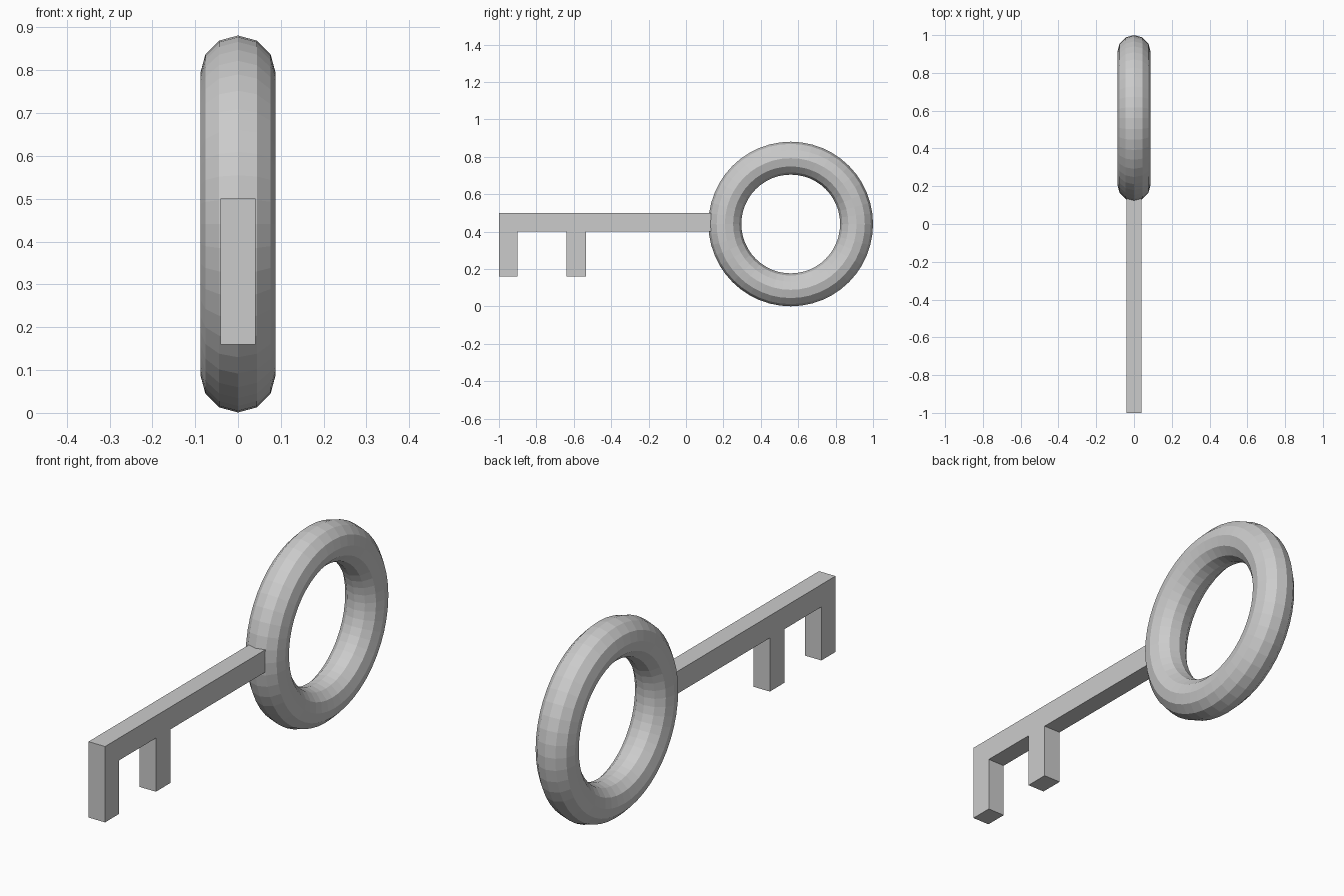
import bpy, bmesh
from math import pi

if "Cube" in bpy.data.objects:
    bpy.data.objects.remove(bpy.data.objects["Cube"])

# Ring-shaped bow, axis along x
bpy.ops.mesh.primitive_torus_add(
    major_radius=0.352, minor_radius=0.088,
    major_segments=48, minor_segments=12,
    location=(0, 0.56, 0.441), rotation=(0, pi / 2, 0))
bpy.context.object.name = "bow_ring"

# Shaft with two teeth: side profile (y, z) extruded across x
profile = [(-1, 0.5), (-1, 0.16), (-0.9, 0.16), (-0.9, 0.4),
           (-0.64, 0.4), (-0.64, 0.16), (-0.535, 0.16), (-0.535, 0.4),
           (0.145, 0.4), (0.145, 0.5)]
half = 0.041
bm = bmesh.new()
face = bm.faces.new([bm.verts.new((-half, y, z)) for y, z in profile])
extruded = bmesh.ops.extrude_face_region(bm, geom=[face])["geom"]
bmesh.ops.translate(bm, vec=(2 * half, 0, 0),
                    verts=[g for g in extruded if isinstance(g, bmesh.types.BMVert)])
bmesh.ops.recalc_face_normals(bm, faces=bm.faces)
mesh = bpy.data.meshes.new("toothed_shaft")
bm.to_mesh(mesh)
bm.free()
bpy.context.collection.objects.link(bpy.data.objects.new("toothed_shaft", mesh))
